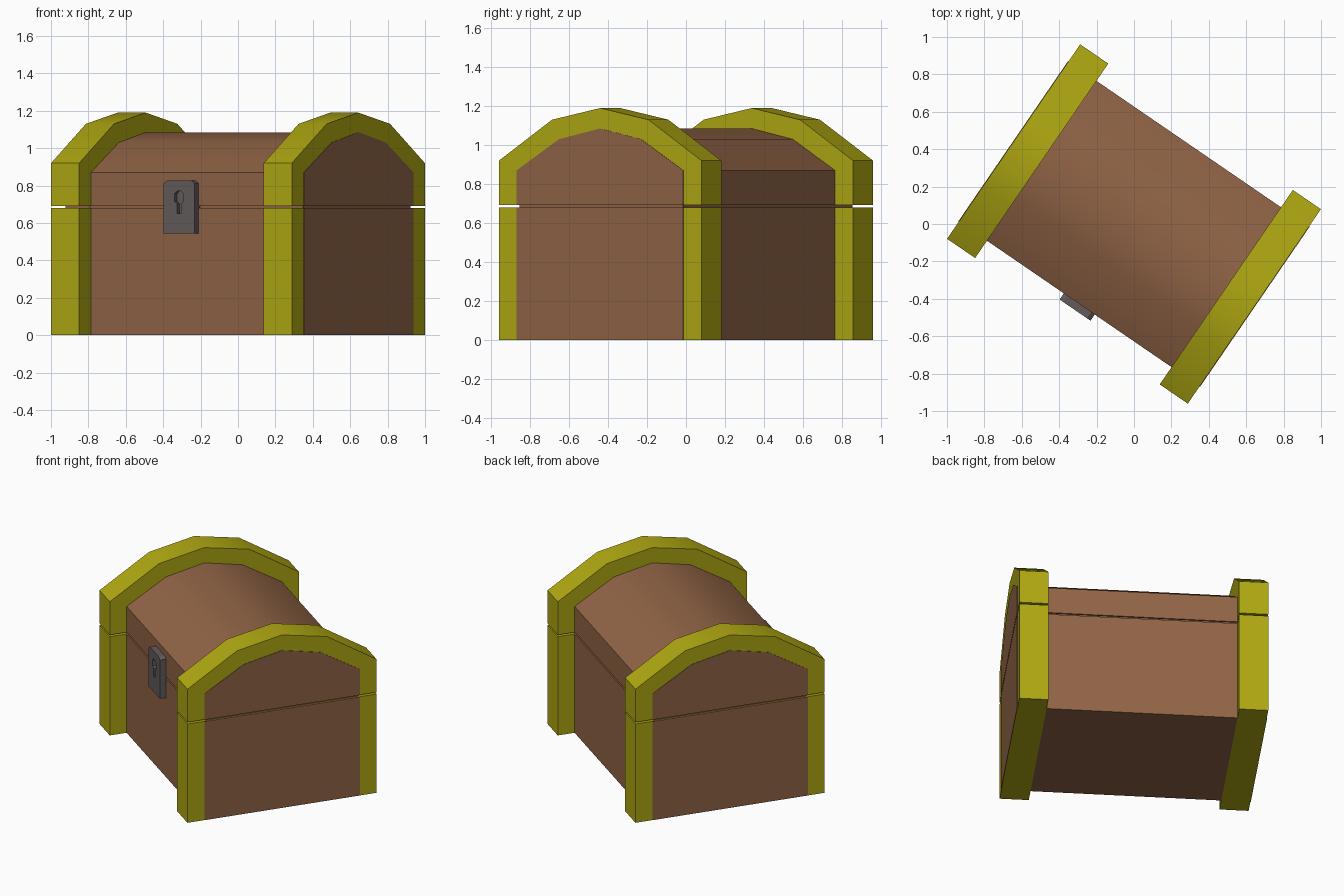
import bpy, bmesh, math
from mathutils import Matrix, Vector

if "Cube" in bpy.data.objects:
    bpy.data.objects.remove(bpy.data.objects["Cube"])

TURN = Matrix.Rotation(math.radians(-34.4), 4, 'Z')   # the chest stands at an angle


def material(name, rgb):
    m = bpy.data.materials.new(name)
    m.diffuse_color = (*rgb, 1)
    m.use_nodes = True
    m.node_tree.nodes["Principled BSDF"].inputs["Base Color"].default_value = m.diffuse_color
    return m


wood = material("brown wood", (0.283, 0.127, 0.061))
brass = material("olive brass", (0.43, 0.39, 0.006))
iron = material("grey iron", (0.125, 0.105, 0.108))


def prism(name, profile, a, b, mat, axis='X', smooth=True):
    """Extrude a profile along local X (profile = y,z) or Y (profile = x,z)."""
    def place(p, d):
        return Vector((d, p[0], p[1])) if axis == 'X' else Vector((p[0], d, p[1]))
    bm = bmesh.new()
    face = bm.faces.new([bm.verts.new(place(p, a)) for p in profile])
    ext = bmesh.ops.extrude_face_region(bm, geom=[face])
    moved = [g for g in ext['geom'] if isinstance(g, bmesh.types.BMVert)]
    bmesh.ops.translate(bm, verts=moved, vec=place((0, 0), b - a))
    bmesh.ops.recalc_face_normals(bm, faces=bm.faces)
    bm.transform(TURN)
    me = bpy.data.meshes.new(name)
    bm.to_mesh(me)
    bm.free()
    me.materials.append(mat)
    ob = bpy.data.objects.new(name, me)
    bpy.context.collection.objects.link(ob)
    bpy.ops.object.select_all(action='DESELECT')
    ob.select_set(True)
    bpy.context.view_layer.objects.active = ob
    if smooth:
        bpy.ops.object.shade_smooth_by_angle(angle=math.radians(30))
    return ob


def box(half, z0, z1):
    return [(-half, z0), (half, z0), (half, z1), (-half, z1)]


def dome(half, base, spring, mid, mid_z, top):
    return [(-half, base), (half, base), (half, spring), (mid, mid_z),
            (0, top), (-mid, mid_z), (-half, spring)]


GAP0, GAP1 = 0.68, 0.692
lid_profile = dome(0.518, GAP1, 0.87, 0.255, 1.03, 1.085)
band_profile = dome(0.63, GAP1, 0.92, 0.30, 1.13, 1.19)

# Wooden chest body and domed lid
prism("chest_body", box(0.518, 0, GAP0), -0.61, 0.61, wood)
prism("chest_lid", lid_profile, -0.61, 0.61, wood)
prism("inner_rim", box(0.508, 0.66, 0.71), -0.77, 0.77, wood)

# Brass end bands with flush wooden end panels
for side, s in (("left", -1), ("right", 1)):
    prism(side + "_lower_band", box(0.63, 0, GAP0), s * 0.598, s * 0.78, brass)
    prism(side + "_lid_band", band_profile, s * 0.598, s * 0.78, brass)
    prism(side + "_lower_end_panel", box(0.518, 0.001, GAP0), s * 0.776, s * 0.783, wood)
    prism(side + "_lid_end_panel", lid_profile, s * 0.776, s * 0.783, wood)

# Iron lock plate with clipped top corners and a keyhole recess
lock = prism("lock_plate", [(-0.1, 0.545), (0.1, 0.545), (0.1, 0.812), (0.078, 0.826),
                            (-0.078, 0.826), (-0.1, 0.812)],
             -0.558, -0.505, iron, 'Y', False)
keyhole = [(-0.014, 0.65), (0.014, 0.65), (0.014, 0.705), (0.028, 0.715), (0.028, 0.757),
           (0.014, 0.77), (-0.014, 0.77), (-0.028, 0.757), (-0.028, 0.715), (-0.014, 0.705)]
cutter = prism("keyhole_cutter", keyhole, -0.60, -0.535, iron, 'Y', False)
cutter.hide_render = True
cut = lock.modifiers.new("keyhole", 'BOOLEAN')
cut.operation = 'DIFFERENCE'
cut.solver = 'EXACT'
cut.object = cutter
bpy.context.view_layer.objects.active = lock
bpy.ops.object.modifier_apply(modifier=cut.name)
bpy.data.objects.remove(cutter)
